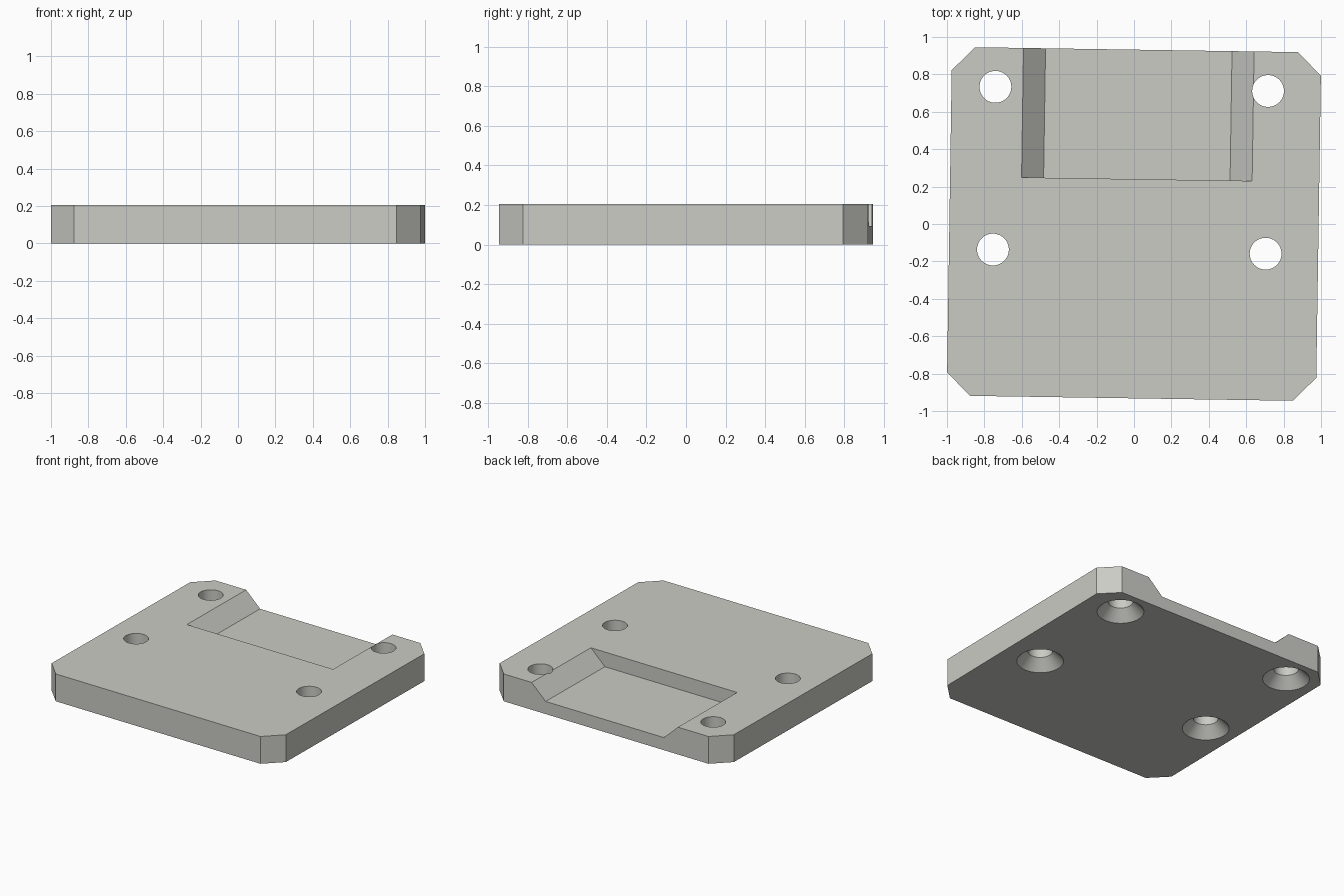
import bpy, bmesh, math

if "Cube" in bpy.data.objects:
    bpy.data.objects.remove(bpy.data.objects["Cube"])

TILT = -0.0152          # slight turn about z
W, H, T = 0.987, 0.932, 0.206
CH = 0.124              # corner chamfer
FLOOR = 0.095           # pocket floor height


def make(name, bm):
    bmesh.ops.recalc_face_normals(bm, faces=bm.faces)
    me = bpy.data.meshes.new(name)
    bm.to_mesh(me)
    bm.free()
    ob = bpy.data.objects.new(name, me)
    bpy.context.collection.objects.link(ob)
    ob.rotation_euler.z = TILT
    return ob


def prism(name, points, direction):
    """Extrude a closed outline along a direction."""
    bm = bmesh.new()
    face = bm.faces.new([bm.verts.new(p) for p in points])
    ext = bmesh.ops.extrude_face_region(bm, geom=[face])
    verts = [v for v in ext["geom"] if isinstance(v, bmesh.types.BMVert)]
    bmesh.ops.translate(bm, verts=verts, vec=direction)
    return make(name, bm)


def lathe(name, profile, x, y, n=64):
    """Round solid from (radius, z) rings."""
    bm = bmesh.new()
    rings = [[bm.verts.new((x + r * math.cos(2 * math.pi * i / n),
                            y + r * math.sin(2 * math.pi * i / n), z))
              for i in range(n)] for r, z in profile]
    for a, b in zip(rings, rings[1:]):
        for i in range(n):
            j = (i + 1) % n
            bm.faces.new((a[i], a[j], b[j], b[i]))
    bm.faces.new(rings[0])
    bm.faces.new(rings[-1])
    return make(name, bm)


# Plate with chamfered corners
quarter = [(W, H - CH), (W - CH, H)]
outline = (quarter + [(-x, y) for x, y in reversed(quarter)]
           + [(-x, -y) for x, y in quarter]
           + [(x, -y) for x, y in reversed(quarter)])
plate = prism("mounting_plate", [(x, y, 0) for x, y in outline], (0, 0, T))

# Pocket open to the back, with sloped sides
slope = 0.118 / (T - FLOOR)
up = 0.05
section = [(-0.487, FLOOR), (0.510, FLOOR),
           (0.628 + slope * up, T + up), (-0.605 - slope * up, T + up)]
cutters = [prism("pocket_cutter", [(x, 0.24, z) for x, z in section], (0, 1, 0))]

# Four through holes, countersunk from below
R, RC, D = 0.085, 0.16, 0.077
for x in (-0.752, 0.706):
    for y in (-0.148, 0.722):
        cutters.append(lathe("hole_cutter", [(RC + 0.02, -0.02), (RC, 0), (R, D), (R, T + 0.1)], x, y))

for c in cutters:
    c.hide_render = True
    c.hide_set(True)
    mod = plate.modifiers.new("cut", "BOOLEAN")
    mod.operation = "DIFFERENCE"
    mod.solver = "EXACT"
    mod.object = c

# Apply the cuts and drop the cutters
bpy.context.view_layer.update()
dg = bpy.context.evaluated_depsgraph_get()
plate_mesh = bpy.data.meshes.new_from_object(plate.evaluated_get(dg))
plate.modifiers.clear()
plate.data = plate_mesh
for c in cutters:
    bpy.data.objects.remove(c)

# Warm grey colour
grey = bpy.data.materials.new("warm_grey")
grey.diffuse_color = (0.60, 0.60, 0.56, 1)
grey.use_nodes = True
grey.node_tree.nodes["Principled BSDF"].inputs["Base Color"].default_value = grey.diffuse_color
plate.data.materials.clear()
plate.data.materials.append(grey)

# Smooth hole walls, sharp edges kept
bpy.context.view_layer.objects.active = plate
plate.select_set(True)
bpy.ops.object.shade_smooth_by_angle(angle=math.radians(30))
